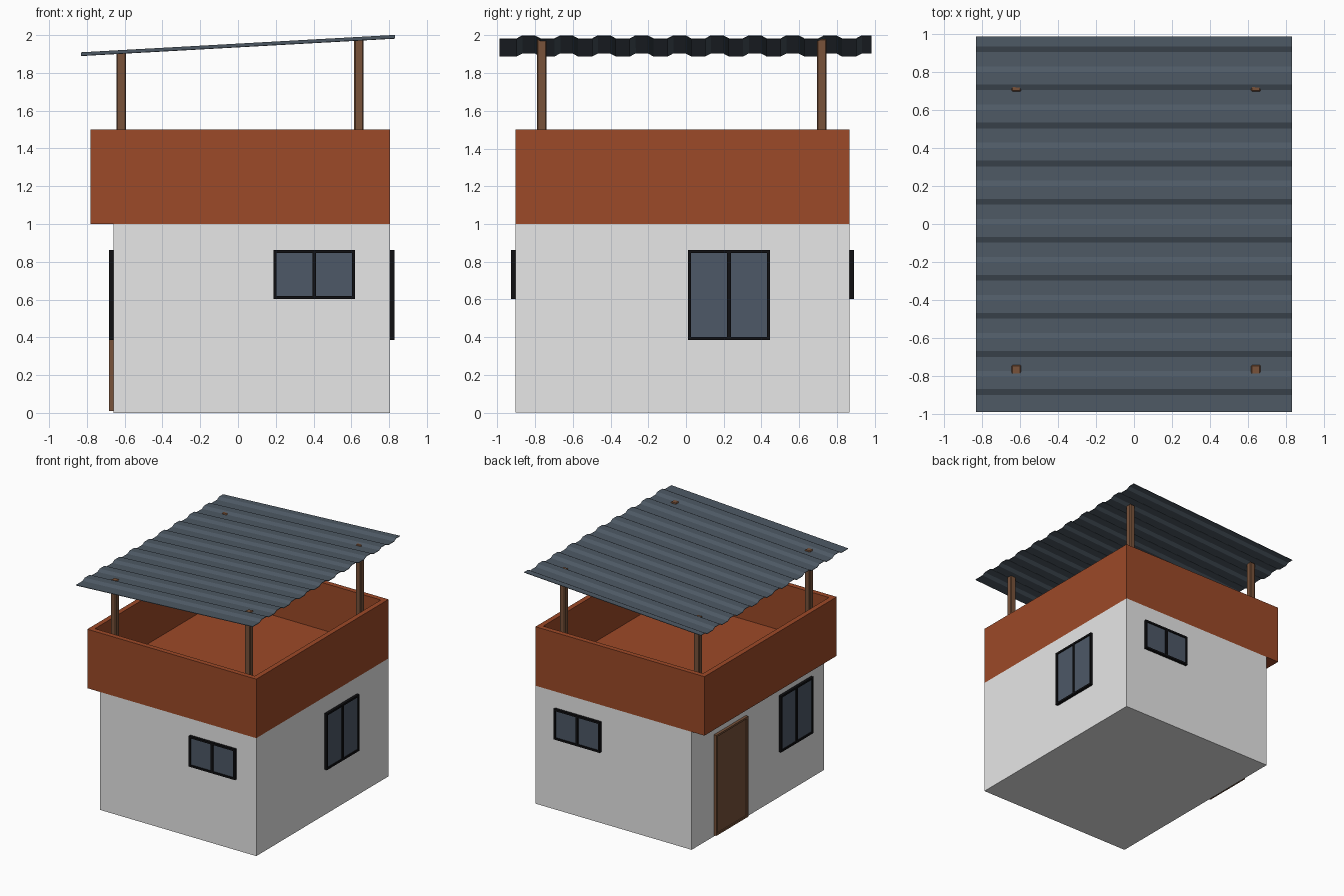
import bpy, bmesh
from mathutils import Vector

cube = bpy.data.objects.get("Cube")
if cube:
    bpy.data.objects.remove(cube, do_unlink=True)


def material(name, rgb):
    m = bpy.data.materials.new(name)
    m.use_nodes = True
    color = (*rgb, 1)
    m.diffuse_color = color
    m.node_tree.nodes["Principled BSDF"].inputs["Base Color"].default_value = color
    return m


PLASTER = material("white plaster", (0.8, 0.8, 0.8))
CLAY = material("terracotta", (0.335, 0.067, 0.021))
WOOD = material("brown wood", (0.19, 0.085, 0.042))
BLACK = material("black frame", (0.005, 0.005, 0.006))
GLASS = material("blue grey glass", (0.075, 0.098, 0.135))
METAL = material("roof metal", (0.075, 0.1, 0.128))


def finish(name, bm, mat):
    bmesh.ops.recalc_face_normals(bm, faces=bm.faces)
    mesh = bpy.data.meshes.new(name)
    bm.to_mesh(mesh)
    bm.free()
    mesh.materials.append(mat)
    ob = bpy.data.objects.new(name, mesh)
    bpy.context.collection.objects.link(ob)
    return ob


def add_box(bm, lo, hi):
    lo, hi = Vector(lo), Vector(hi)
    verts = bmesh.ops.create_cube(bm, size=1)["verts"]
    for v in verts:
        v.co = (lo + hi) / 2 + v.co * (hi - lo)


def box(name, lo, hi, mat):
    bm = bmesh.new()
    add_box(bm, lo, hi)
    return finish(name, bm, mat)


# Main room
X0, X1, Y0, Y1 = -0.66, 0.805, -0.905, 0.867
box("house_walls", (X0, Y0, 0), (X1, Y1, 1.0), PLASTER)

# Terrace: slab with a sunken floor, overhanging on the door side
bm = bmesh.new()
add_box(bm, (-0.78, Y0, 1.0), (X1, Y1, 1.5))
top = max(bm.faces, key=lambda f: f.calc_center_median().z)
bmesh.ops.inset_individual(bm, faces=[top], thickness=0.06)
floor = bmesh.ops.extrude_discrete_faces(bm, faces=[top])["faces"][0]
bmesh.ops.translate(bm, verts=floor.verts, vec=(0, 0, -0.4))
finish("terrace_parapet", bm, CLAY)

# Walls that carry openings: axis index of the normal, wall position, direction
WALLS = {"front": (1, Y0, -1), "back": (1, Y1, 1),
         "left": (0, X1, 1), "right": (0, X0, -1)}


def wall_box(bm, wall, u0, u1, z0, z1, depth):
    axis, pos, sign = WALLS[wall]
    a, b = sorted((pos - sign * 0.005, pos + sign * depth))
    if axis == 1:
        add_box(bm, (u0, a, z0), (u1, b, z1))
    else:
        add_box(bm, (a, u0, z0), (b, u1, z1))


def opening(name, wall, u0, u1, z0, z1, frame_mat, panel_mat, mullion):
    t, depth = 0.016, 0.023
    bm = bmesh.new()
    for a, b in ((u0, u0 + t), (u1 - t, u1)):
        wall_box(bm, wall, a, b, z0, z1, depth)
    for a, b in ((z0, z0 + t), (z1 - t, z1)):
        wall_box(bm, wall, u0 + t, u1 - t, a, b, depth)
    if mullion:
        mid = (u0 + u1) / 2
        wall_box(bm, wall, mid - 0.01, mid + 0.01, z0 + t, z1 - t, depth)
    finish(name + "_frame", bm, frame_mat)
    bm = bmesh.new()
    wall_box(bm, wall, u0 + t, u1 - t, z0 + t, z1 - t, 0.014)
    finish(name + "_panel", bm, panel_mat)


# Windows and door
for side in ("front", "back"):
    opening(side + "_window", side, 0.187, 0.62, 0.603, 0.862, BLACK, GLASS, True)
opening("left_window", "left", 0.01, 0.445, 0.385, 0.862, BLACK, GLASS, True)
opening("right_window", "right", -0.735, -0.3, 0.385, 0.862, BLACK, GLASS, True)
opening("door", "right", 0.14, 0.57, 0.01, 0.862, WOOD, WOOD, False)


# Roof posts
def roof_z(x):
    return 1.945 + 0.0554 * x


for xn, x in (("right", -0.618), ("left", 0.64)):
    for yn, y in (("front", -0.765), ("back", 0.72)):
        post = box(f"{yn}_{xn}_post", (x - 0.025, y - 0.025, 1.09),
                   (x + 0.025, y + 0.025, roof_z(x) + 0.002), WOOD)
        bevel = post.modifiers.new("soft_corners", "BEVEL")
        bevel.width = 0.006
        bevel.segments = 1

# Corrugated roof sheet: trapezoid ribs swept along the slope
LOW, HIGH = -0.008, 0.008
profile = [(-0.988, LOW)]
for k in range(10):
    c = -0.835 + 0.2 * k
    profile += [(c - 0.062, LOW), (c - 0.032, HIGH), (c + 0.032, HIGH), (c + 0.062, LOW)]
profile = [p for p in profile if p[0] < 0.98] + [(0.985, HIGH)]
bm = bmesh.new()
rows = [[bm.verts.new((x, y, roof_z(x) + h)) for y, h in profile] for x in (-0.83, 0.83)]
for i in range(len(profile) - 1):
    bm.faces.new((rows[0][i], rows[1][i], rows[1][i + 1], rows[0][i + 1]))
roof = finish("corrugated_roof", bm, METAL)
solid = roof.modifiers.new("sheet_thickness", "SOLIDIFY")
solid.thickness = 0.004
solid.offset = 0
